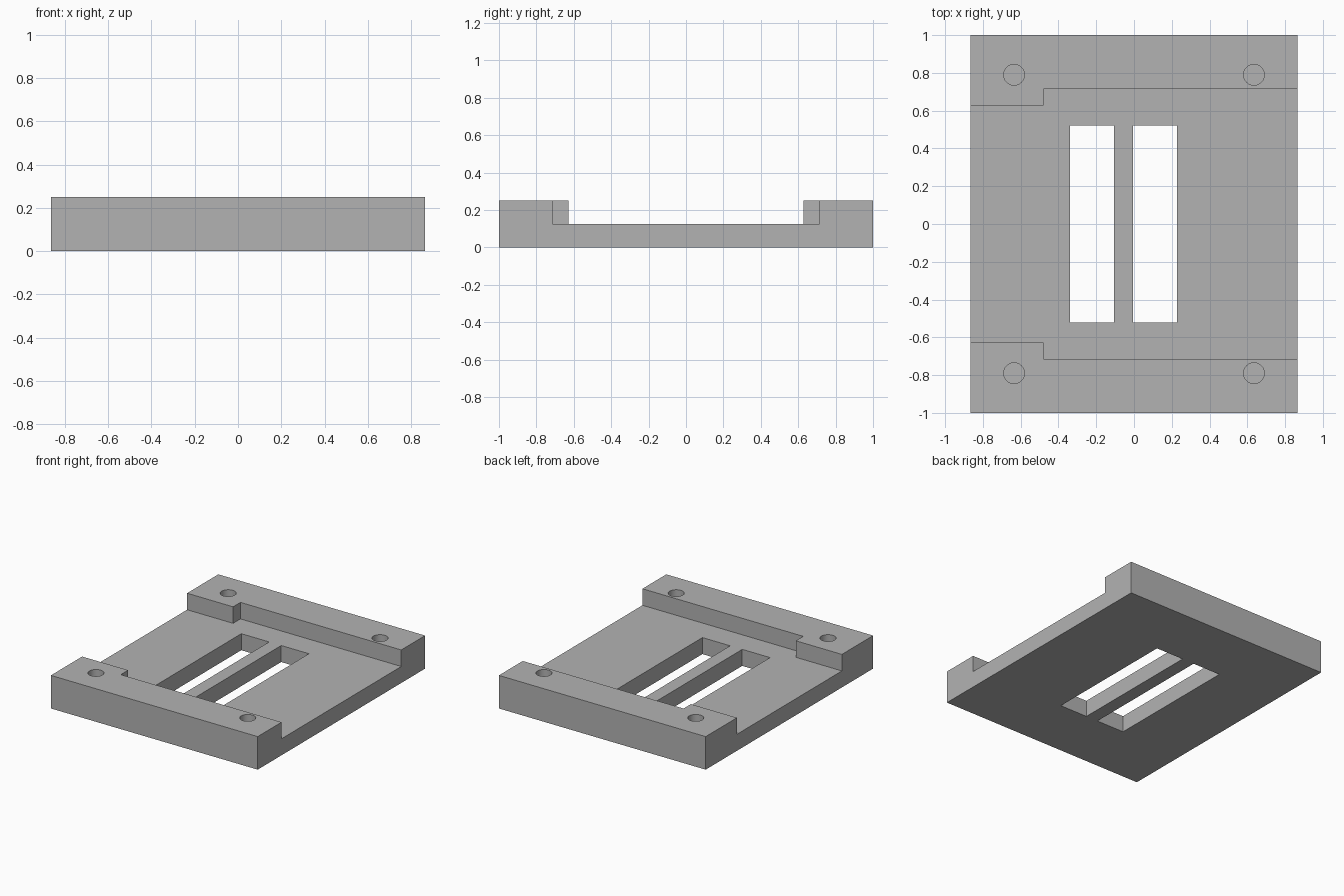
import bpy
import bmesh
import math

default = bpy.data.objects.get("Cube")
if default:
    bpy.data.objects.remove(default, do_unlink=True)

HALF_X, HALF_Y, HEIGHT, FLOOR = 0.865, 1.0, 0.25, 0.125

grey = bpy.data.materials.new("light_grey")
grey.use_nodes = True
grey.diffuse_color = (0.45, 0.45, 0.45, 1)
grey.node_tree.nodes["Principled BSDF"].inputs["Base Color"].default_value = (0.45, 0.45, 0.45, 1)


def prism(name, outline, z0, z1):
    """Extrude a counter-clockwise outline from z0 up to z1."""
    bm = bmesh.new()
    base = bm.faces.new([bm.verts.new((x, y, z0)) for x, y in outline])
    top = bmesh.ops.extrude_face_region(bm, geom=[base])["geom"]
    moved = [v for v in top if isinstance(v, bmesh.types.BMVert)]
    bmesh.ops.translate(bm, vec=(0, 0, z1 - z0), verts=moved)
    bmesh.ops.recalc_face_normals(bm, faces=bm.faces)
    mesh = bpy.data.meshes.new(name)
    bm.to_mesh(mesh)
    bm.free()
    mesh.materials.append(grey)
    obj = bpy.data.objects.new(name, mesh)
    bpy.context.collection.objects.link(obj)
    return obj


def box(x0, x1, y):
    return [(x0, -y), (x1, -y), (x1, y), (x0, y)]


def circle(cx, cy, r, n=48):
    return [(cx + r * math.cos(math.tau * i / n), cy + r * math.sin(math.tau * i / n)) for i in range(n)]


# Solid base block
plate = prism("mounting_plate", box(-HALF_X, HALF_X, HALF_Y), 0, HEIGHT)

# Channel between the rails, narrower at the right end
channel = [(-1, -0.627), (-0.48, -0.627), (-0.48, -0.715), (1, -0.715),
           (1, 0.715), (-0.48, 0.715), (-0.48, 0.627), (-1, 0.627)]
cutters = [prism("channel_cutter", channel, FLOOR, 0.5)]

# Two long slots through the floor
for x0, x1 in ((-0.338, -0.105), (-0.004, 0.228)):
    cutters.append(prism("slot_cutter", box(x0, x1, 0.522), -0.1, 0.4))

# Blind screw holes in the rails
for sx in (-1, 1):
    for sy in (-1, 1):
        cutters.append(prism("hole_cutter", circle(sx * 0.635, sy * 0.79, 0.055), 0.1, 0.4))

# Apply the cuts and remove the cutters
bpy.context.view_layer.objects.active = plate
plate.select_set(True)
for cutter in cutters:
    cutter.hide_render = True
    cut = plate.modifiers.new("cut", 'BOOLEAN')
    cut.operation = 'DIFFERENCE'
    cut.solver = 'EXACT'
    cut.object = cutter
    bpy.ops.object.modifier_apply(modifier=cut.name)
    bpy.data.objects.remove(cutter, do_unlink=True)

bpy.ops.object.shade_smooth_by_angle(angle=math.radians(30))
